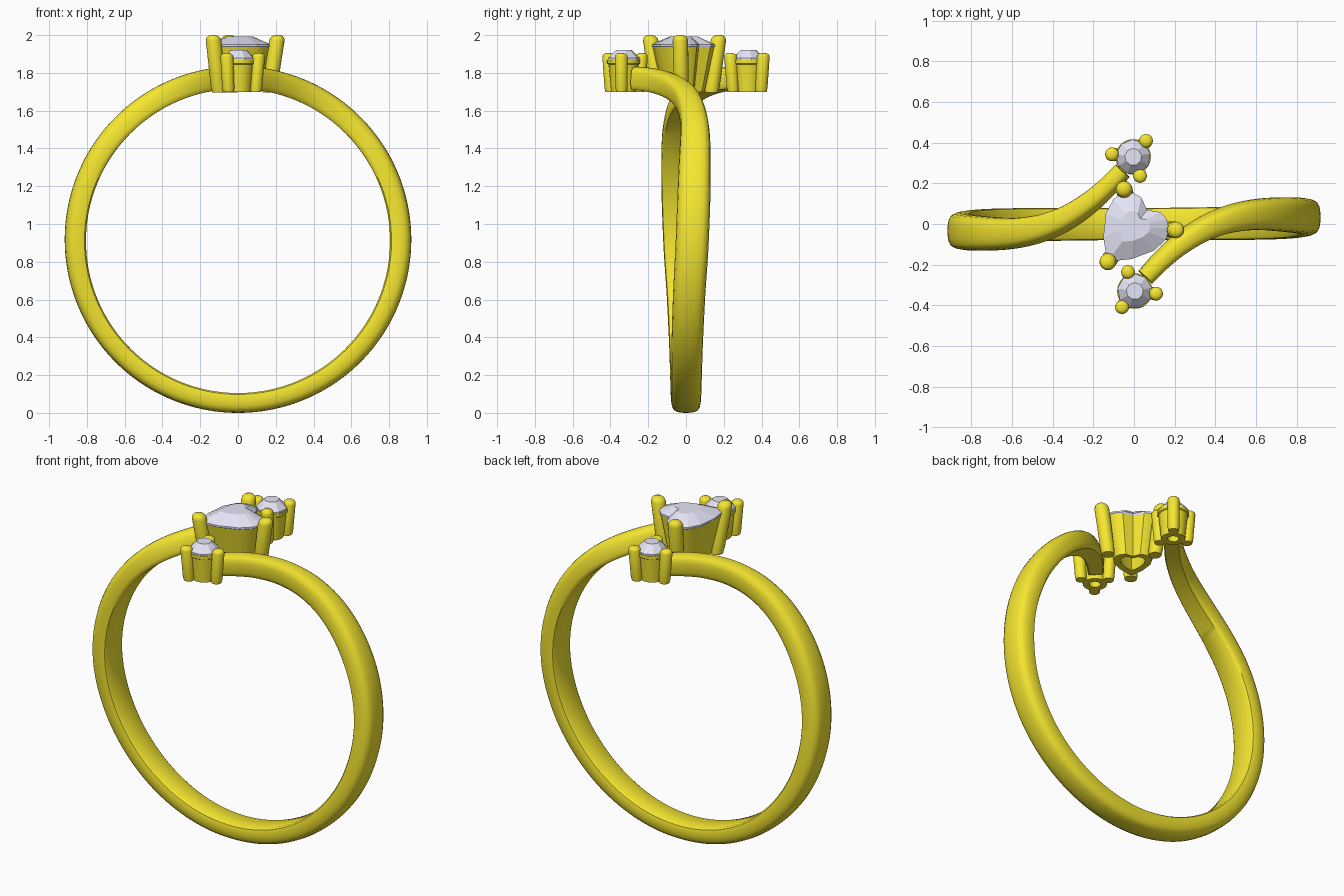
import bpy
from math import sin, cos, pi, radians
from mathutils import Vector

if "Cube" in bpy.data.objects:
    bpy.data.objects.remove(bpy.data.objects["Cube"])


def material(name, colour):
    m = bpy.data.materials.new(name)
    m.diffuse_color = colour
    m.use_nodes = True
    m.node_tree.nodes["Principled BSDF"].inputs["Base Color"].default_value = m.diffuse_color
    return m


GOLD = material("gold", (0.92, 0.80, 0.03, 1))
STONE = material("stone", (0.78, 0.78, 0.92, 1))


def loft(name, rings, mat, wrap=False, smooth=35):
    """Skin equal-length rings of points; cap the ends, or join last to first."""
    n, k = len(rings[0]), len(rings)
    verts = [p for r in rings for p in r]
    faces = [(i * n + j, i * n + (j + 1) % n, (i + 1) % k * n + (j + 1) % n, (i + 1) % k * n + j)
             for i in range(k if wrap else k - 1) for j in range(n)]
    if not wrap:
        faces += [tuple(range(n))[::-1], tuple(range((k - 1) * n, k * n))]
    me = bpy.data.meshes.new(name)
    me.from_pydata(verts, [], faces)
    me.materials.append(mat)
    ob = bpy.data.objects.new(name, me)
    bpy.context.collection.objects.link(ob)
    bpy.ops.object.select_all(action='DESELECT')
    ob.select_set(True)
    bpy.context.view_layer.objects.active = ob
    bpy.ops.object.mode_set(mode='EDIT')
    bpy.ops.mesh.select_all(action='SELECT')
    bpy.ops.mesh.normals_make_consistent(inside=False)
    bpy.ops.object.mode_set(mode='OBJECT')
    if smooth:
        bpy.ops.object.shade_smooth_by_angle(angle=radians(smooth))
    return ob


def circle(n, turn=0.0):
    return [Vector((cos(2 * pi * i / n + turn), sin(2 * pi * i / n + turn))) for i in range(n)]


def ring(outline, centre, scale, z):
    return [(centre[0] + p.x * scale, centre[1] + p.y * scale, z) for p in outline]


def prong(name, top, centre, lean, r, z0, z1):
    """Round claw leaning outwards from the setting's centre, with a domed tip."""
    top, c = Vector(top), Vector(centre)
    bottom = c + (top - c) * lean
    steps = [(0, .85), (.1, .95), (.9, 1), (.95, .9), (.985, .65), (1, .3)]
    loft(name, [ring(circle(20), bottom.lerp(top, t), r * s, z0 + (z1 - z0) * t)
                for t, s in steps], GOLD, smooth=50)


def spline(keys, a):
    """Smooth interpolation through (angle, value) keys."""
    for i in range(len(keys) - 1):
        (x0, y0), (x1, y1) = keys[i], keys[i + 1]
        if a <= x1:
            break
    xa, ya = keys[max(i - 1, 0)]
    xb, yb = keys[min(i + 2, len(keys) - 1)]
    h, t = x1 - x0, (a - x0) / (x1 - x0)
    m0, m1 = (y1 - ya) / (x1 - xa) * h, (yb - y0) / (xb - x0) * h
    return ((2 * t**3 - 3 * t**2 + 1) * y0 + (t**3 - 2 * t**2 + t) * m0
            + (3 * t**2 - 2 * t**3) * y1 + (t**3 - t**2) * m1)


# Bypass band: its two ends sweep to opposite sides at the top
SWAY = [(0, 0), (45, .005), (69, .016), (90, .033), (117, .046), (135, .046), (147, .022),
        (157, -.03), (166, -.115), (172, -.195), (177, -.275)]
WIDTH = [(0, .155), (69, .17), (90, .175), (117, .17), (143, .14), (160, .112), (177, .09)]
half = [(0, 1), (.3, .99), (.6, .95), (.82, .86), (.95, .68), (1, .45), (1, .22), (.95, .07), (.82, 0)]
section = half + [(-s, t) for s, t in half[:0:-1]]


def path(a):
    y = spline(SWAY, abs(a)) * (1 if a >= 0 else -1)
    th = radians(a)
    return Vector((.86 * sin(th), y, .91 - .86 * cos(th)))


rings, N, END = [], 176, 176.2
for i in range(N + 1):
    a = -END + 2 * END * i / N
    th = radians(a)
    out = Vector((sin(th), 0, -cos(th)))
    b = min(a + .2, END + .4)
    side = (path(b) - path(a - .2)).cross(out).normalized()
    side = side if side.y > 0 else -side
    w = spline(WIDTH, abs(a)) / 2
    inner, outer = .805, .9175 - .0075 * cos(th)
    p = path(a)
    base = Vector((0, p.y, .91))
    rings.append([base + out * (inner + (outer - inner) * t) + side * (w * s) for s, t in section])
loft("band", rings, GOLD, smooth=40)

# Heart outline, turned so its point faces front left
HALF = [(-.224, 0), (-.14, .088), (-.04, .15), (.04, .163), (.09, .145), (.122, .105), (.13, .06), (.098, 0)]
local = HALF + [(u, -v) for u, v in HALF[-2:0:-1]]
D, S = Vector((.61, .79)), Vector((.79, -.61))
heart = [D * u + S * v for u, v in local]
HC = (.004, -.008)

# Heart basket, open through the middle
loft("heart_basket", [ring(heart, HC, .66, 1.70), ring(heart, HC, .98, 1.94),
                      ring(heart, HC, .88, 1.94), ring(heart, HC, .42, 1.70)], GOLD, wrap=True)
for i, p in enumerate([(-.05, .175), (.21, -.03), (-.132, -.19)]):
    prong(f"heart_prong_{i + 1}", p, HC, .78, .041, 1.695, 2.0)

# Heart stone
loft("heart_stone", [ring(heart, HC, .03, 1.79), ring(heart, HC, .55, 1.87), ring(heart, HC, 1, 1.94),
                     ring(heart, HC, 1, 1.95), ring(heart, HC, .45, 1.992)], STONE, smooth=0)

# Two small round settings, one a half turn of the other
for label, k in (("front", 1), ("back", -1)):
    c = (.004 * k, -.33 * k)
    o = circle(32)
    loft(label + "_collar", [ring(o, c, .066, 1.70), ring(o, c, .08, 1.845), ring(o, c, .087, 1.85),
                             ring(o, c, .087, 1.868), ring(o, c, .072, 1.868), ring(o, c, .03, 1.70)],
         GOLD, wrap=True)
    g = circle(9, .2)
    loft(label + "_stone", [ring(g, c, .004, 1.79), ring(g, c, .086, 1.868), ring(g, c, .086, 1.878),
                            ring(g, c, .042, 1.922)], STONE, smooth=0)
    for i, (x, y) in enumerate([(.11, -.343), (-.06, -.41), (-.03, -.235)]):
        prong(f"{label}_prong_{i + 1}", (x * k, y * k), c, .85, .034, 1.70, 1.905)
